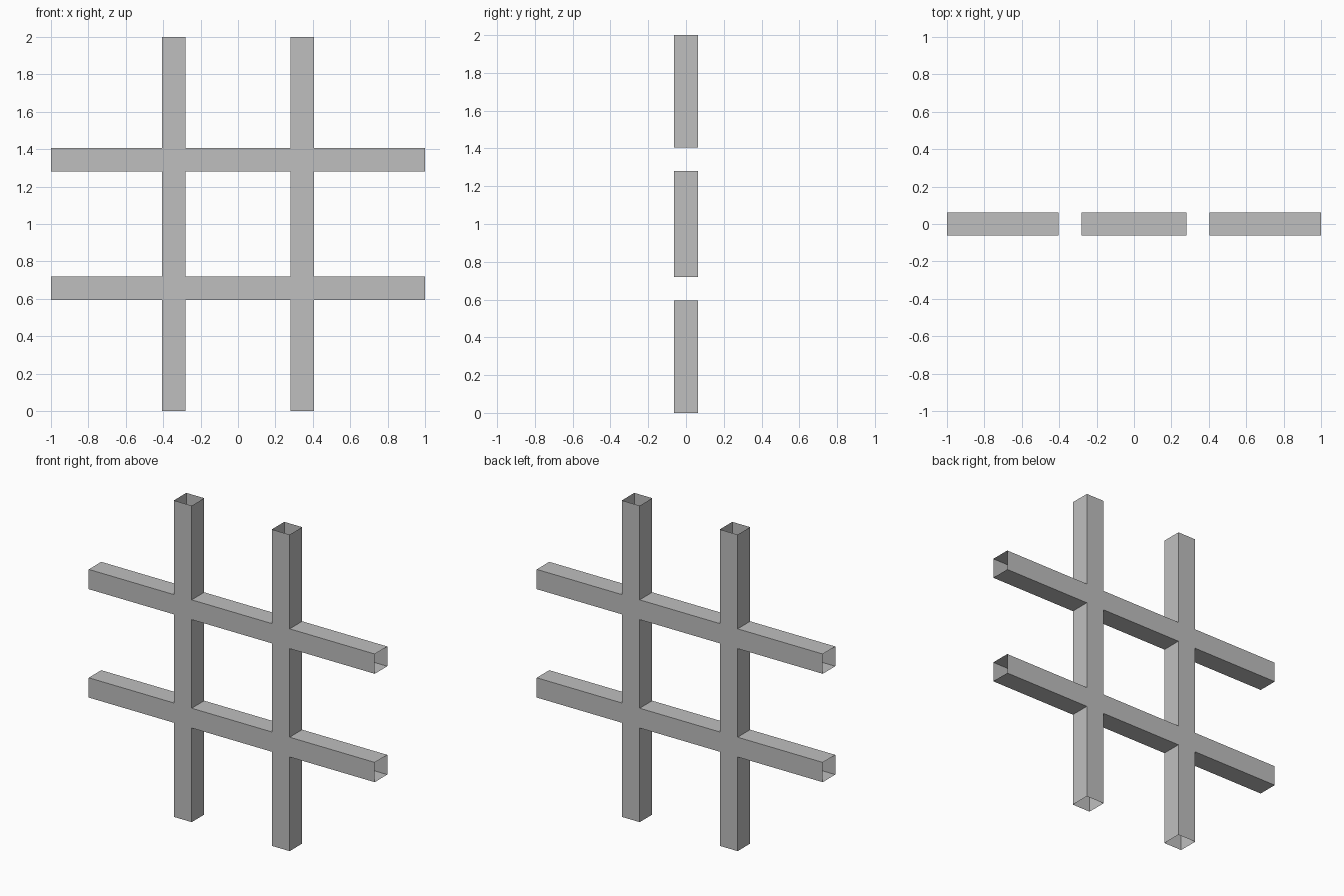
import bpy
import bmesh
from mathutils import Vector

cube = bpy.data.objects.get("Cube")
if cube:
    bpy.data.objects.remove(cube, do_unlink=True)

INNER, OUTER, HALF = 0.28, 0.405, 1.0   # bar edges and half length
DEPTH = OUTER - INNER                   # square tube section
MID_Z = 1.0
EPS = 1e-4

# Plain grey for the whole frame
grey = bpy.data.materials.new("plain_grey")
grey.use_nodes = True
colour = (0.52, 0.52, 0.52, 1.0)
grey.diffuse_color = colour
grey.node_tree.nodes["Principled BSDF"].inputs["Base Color"].default_value = colour

# Flat lattice outline: keep each cell that lies on an upright or a crossbar
bm = bmesh.new()
edges = [-HALF, -OUTER, -INNER, INNER, OUTER, HALF]
on_bar = (1, 3)
for i in range(5):
    for j in range(5):
        if i in on_bar or j in on_bar:
            corners = [(i, j), (i + 1, j), (i + 1, j + 1), (i, j + 1)]
            bm.faces.new([bm.verts.new((edges[a], -DEPTH / 2, MID_Z + edges[b]))
                          for a, b in corners])
bmesh.ops.remove_doubles(bm, verts=bm.verts[:], dist=EPS)

# Pull the outline back into a solid with connected, hollow crossings
result = bmesh.ops.extrude_face_region(bm, geom=bm.faces[:], use_keep_orig=True)
moved = [g for g in result["geom"] if isinstance(g, bmesh.types.BMVert)]
bmesh.ops.translate(bm, verts=moved, vec=Vector((0, DEPTH, 0)))
bmesh.ops.recalc_face_normals(bm, faces=bm.faces[:])

# Open the eight tube ends
ends = []
for face in bm.faces:
    centre = face.calc_center_median()
    if max(abs(centre.x), abs(centre.z - MID_Z)) > HALF - EPS:
        ends.append(face)
bmesh.ops.delete(bm, geom=ends, context='FACES')

mesh = bpy.data.meshes.new("crossed_tube_frame")
bm.to_mesh(mesh)
bm.free()
mesh.materials.append(grey)
frame = bpy.data.objects.new("crossed_tube_frame", mesh)
bpy.context.collection.objects.link(frame)
